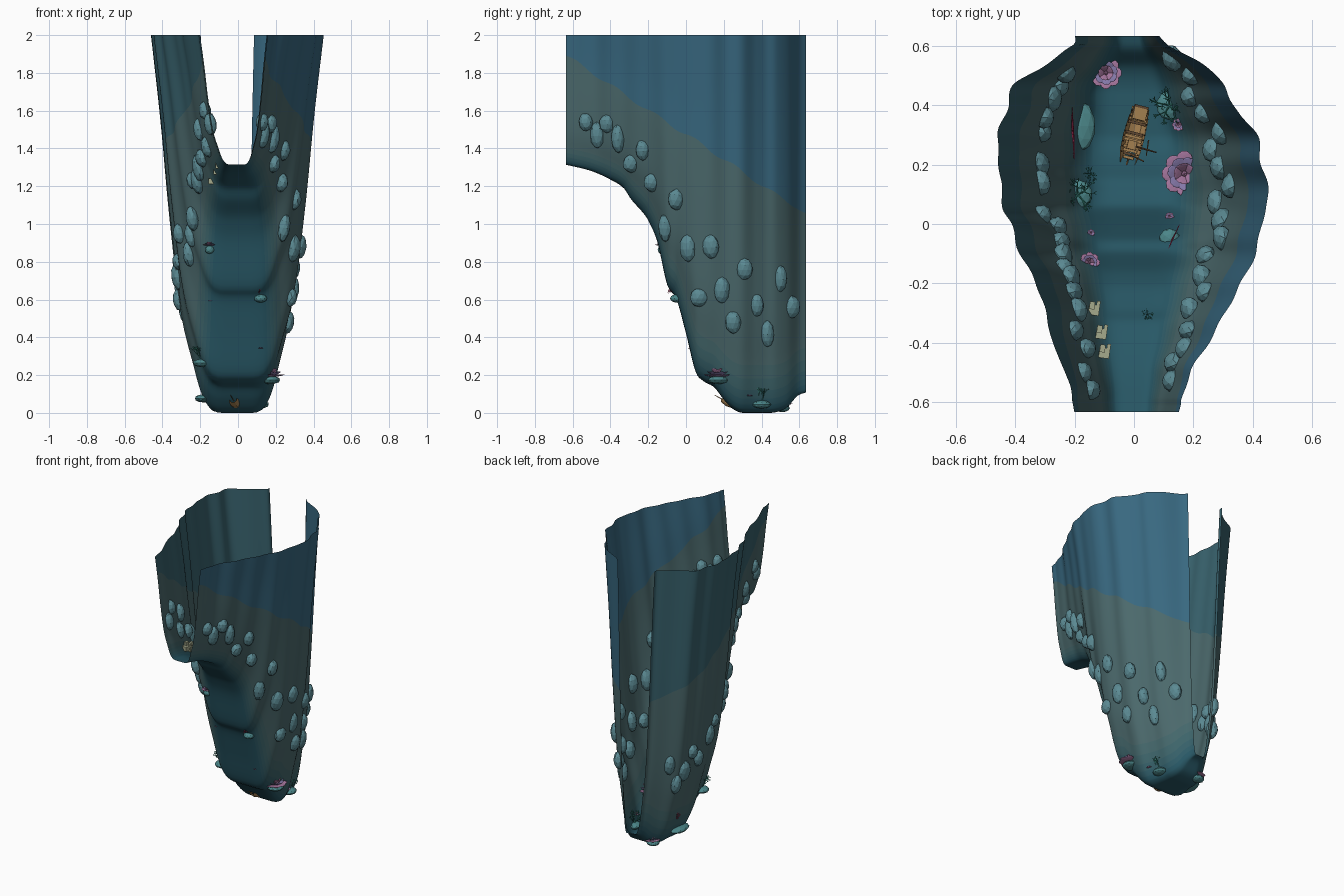
import bpy, bmesh, math, random
from mathutils import Matrix, Vector

if "Cube" in bpy.data.objects:
    bpy.data.objects.remove(bpy.data.objects["Cube"])
random.seed(4)
T, S = Matrix.Translation, Matrix.Diagonal
def R(deg, axis): return Matrix.Rotation(math.radians(deg), 4, axis)
def scale(x, y, z): return S((x, y, z, 1))

def mat(name, hexcol):
    m = bpy.data.materials.new(name)
    c = [int(hexcol[i:i + 2], 16) / 255 for i in (0, 2, 4)]
    m.diffuse_color = [((v + .055) / 1.055) ** 2.4 for v in c] + [1]
    m.use_nodes = True
    m.node_tree.nodes["Principled BSDF"].inputs["Base Color"].default_value = m.diffuse_color
    return m

# floor-to-wall gradient, then blue upper walls
SHEET = [mat("floor_teal", "285866"), mat("slope_a", "2f5c68"), mat("slope_b", "366069"), mat("slope_c", "3d646a"),
         mat("slope_d", "44676b"), mat("wall_grey_teal", "4b696c"), mat("wall_blue", "386880"), mat("wall_blue_left", "38626d")]
ROCK, MOUND = mat("rock", "5b8a93"), mat("mound", "4b8689")
WOOD, DARKWOOD, STONE = mat("wood", "a58050"), mat("dark_wood", "5e4630"), mat("pale_stone", "a5aa8c")
PINK, LILAC, RED, GREEN = mat("pink", "a878a0"), mat("lilac", "8478a8"), mat("red_fan", "b03058"), mat("green_coral", "389080")

def finish(name, bm, mats, M=Matrix(), smooth=False):
    bm.transform(M)
    me = bpy.data.meshes.new(name)
    for f in bm.faces: f.smooth = smooth
    bm.to_mesh(me); bm.free()
    for m in mats: me.materials.append(m)
    ob = bpy.data.objects.new(name, me)
    bpy.context.collection.objects.link(ob)
    return ob

def paint(bm, start, idx):
    bm.faces.ensure_lookup_table()
    for f in bm.faces[start:]: f.material_index = idx

def box(bm, M, idx=0):
    n = len(bm.faces)
    bmesh.ops.create_cube(bm, size=1, matrix=M); paint(bm, n, idx)

def ball(bm, M, sub=2, idx=0):
    n = len(bm.faces)
    bmesh.ops.create_icosphere(bm, subdivisions=sub, radius=1, matrix=M); paint(bm, n, idx)

def stick(bm, a, b, r, idx=0, sides=5, taper=.6):
    d = Vector(b) - Vector(a)
    n = len(bm.faces)
    M = T((Vector(a) + Vector(b)) / 2) @ d.to_track_quat('Z', 'Y').to_matrix().to_4x4()
    bmesh.ops.create_cone(bm, cap_ends=True, segments=sides, radius1=r, radius2=r * taper, depth=d.length, matrix=M)
    paint(bm, n, idx)

def interp(tab, v, smooth=True):
    n = len(tab)
    i = max([k for k in range(n - 1) if tab[k][0] <= v] or [0])
    (x0, a), (x1, b) = tab[i], tab[i + 1]
    t = min(1, max(0, (v - x0) / (x1 - x0)))
    if not smooth: return a + (b - a) * t
    pa, pb = tab[max(0, i - 1)], tab[min(n - 1, i + 2)]
    m0 = (b - pa[1]) / (x1 - pa[0]) * (x1 - x0)
    m1 = (pb[1] - a) / (pb[0] - x0) * (x1 - x0)
    return (2*t**3 - 3*t*t + 1)*a + (t**3 - 2*t*t + t)*m0 + (3*t*t - 2*t**3)*b + (t**3 - t*t)*m1

# trench profiles: floor height, rim half widths, cross-section (width fraction -> height fraction)
FLOOR_Z = [(-.64, 1.315), (-.5, 1.28), (-.4, 1.235), (-.33, 1.19), (-.29, 1.13), (-.22, 1.05), (-.19, 1.0),
           (-.15, .9), (-.1, .68), (-.05, .6), (0, .42), (.05, .22), (.09, .17), (.15, .135), (.2, .07),
           (.25, .02), (.3, 0), (.45, 0), (.53, .025), (.59, .09), (.64, .11)]
LEFT = [(-.64, .2), (-.5, .23), (-.42, .27), (-.35, .285), (-.2, .33), (-.1, .385), (0, .415), (.05, .44), (.15, .45),
        (.3, .46), (.38, .43), (.47, .405), (.53, .31), (.58, .24), (.61, .2), (.64, .2)]
RIGHT = [(-.64, .15), (-.5, .19), (-.42, .24), (-.35, .28), (-.22, .35), (-.1, .41), (0, .43), (.1, .455),
         (.2, .43), (.3, .415), (.37, .36), (.42, .32), (.48, .3), (.54, .23), (.6, .12), (.64, .08)]
SECTION = [(0, 0), (.2, 0), (.26, .003), (.32, .012), (.38, .032), (.44, .065), (.5, .115), (.66, .27), (.79, .52), (.89, .77), (1, 1)]
INVERSE = [(h, f) for f, h in SECTION[1:]]

def floor_z(y): return max(0, interp(FLOOR_Z, y))
def half(y, side):
    w = interp(RIGHT if side > 0 else LEFT, y)
    return w + (.0035 * math.sin(46 * y + side) if abs(y) < .6 else 0)
def ground(x, y):
    z = floor_z(y)
    return z + (2 - z) * interp(SECTION, abs(x) / half(y, 1 if x > 0 else -1), False)
def wall_x(y, z, side):
    f = floor_z(y)
    return side * half(y, side) * interp(INVERSE, (z - f) / (2 - f), False)

# trench sheet; one row of vertices follows the colour boundary on the walls
bm = bmesh.new()
NY = 128
LOW = [.3 * i / 5 for i in range(5)] + [.3 + .2 * i / 15 for i in range(15)]
def rows(y):
    z0 = floor_z(y)
    line = 1.475 - .655 * y + .01 * math.sin(30 * y)
    b = interp(INVERSE, (line - z0) / (2 - z0), False)
    return LOW + [.5 + (b - .5) * i / 26 for i in range(26)] + [b + (1 - b) * i / 14 for i in range(15)]
EDGE = len(LOW) + 26
N = EDGE + 15
grid = []
for j in range(NY + 1):
    y = -.635 + 1.27 * j / NY
    z0, fr = floor_z(y), rows(y)
    grid.append([bm.verts.new((s * fr[k] * half(y, s), y, z0 + (2 - z0) * min(1, max(0, interp(SECTION, fr[k])))))
                 for s, k in [(-1, k) for k in range(N - 1, 0, -1)] + [(1, k) for k in range(N)]])
for j in range(NY):
    for i in range(2 * N - 2):
        f = bm.faces.new((grid[j][i], grid[j][i + 1], grid[j + 1][i + 1], grid[j + 1][i]))
        k = i - (N - 1) if i >= N - 1 else N - 2 - i
        f.material_index = (6 if i >= N - 1 else 7) if k >= EDGE else max(0, min(5, (k - 6) // 3))
finish("trench_walls", bm, SHEET, smooth=True)

# boulders along both walls, given as (y, z)
ROCKS_R = [(-.53, 1.54), (-.47, 1.47), (-.42, 1.53), (-.36, 1.45), (-.29, 1.32), (-.23, 1.39), (-.18, 1.22),
           (-.05, 1.13), (-.11, .98), (.01, .87), (.13, .88), (.07, .61), (.19, .65), (.31, .76), (.5, .71),
           (.25, .48), (.375, .57), (.56, .56), (.43, .42)]
ROCKS_L = [(-.56, 1.53), (-.5, 1.6), (-.42, 1.41), (-.36, 1.5), (-.29, 1.35), (-.23, 1.3), (-.18, 1.23),
           (-.15, 1.23), (-.11, 1.03), (-.06, .94), (-.01, .84), (.03, .95), (.14, .8), (.2, .72), (.31, .6),
           (.36, .66), (.42, .54), (.47, .46), (.51, .6)]
for side, rocks in ((1, ROCKS_R), (-1, ROCKS_L)):
    for y, z in rocks:
        bm = bmesh.new()
        ball(bm, scale(.034, random.uniform(.034, .047), random.uniform(.045, .078)))
        for v in bm.verts: v.co *= random.uniform(.96, 1.04)
        finish("boulder", bm, [ROCK], T((wall_x(y, z, side), y, z)) @ R(random.uniform(-20, 20), 'Z') @ R(side * 8, 'Y'))

# flat mounds that carry the growths: x, y, rx, ry
for x, y, rx, ry in [(-.18, .33, .05, .085), (.12, -.05, .035, .035), (.17, .17, .055, .055),
                     (-.19, .1, .05, .05), (.12, .4, .045, .05), (-.1, .51, .045, .04), (-.15, -.13, .025, .02)]:
    bm = bmesh.new()
    ball(bm, scale(rx, ry, .022))
    finish("mound", bm, [MOUND], T((x, y, ground(x, y) - .004)))

# rosette anemones
def rosette(x, y, r):
    bm = bmesh.new()
    for k, (n, d, tilt) in enumerate([(8, .6, 10), (7, .38, 25), (5, .2, 50)]):
        for i in range(n):
            ball(bm, R(360 * i / n + 17 * k, 'Z') @ T((d * r, 0, .1 * r * k)) @ R(-tilt, 'Y')
                 @ scale(.4 * r, .36 * r, .05 * r), 2, k % 2)
    ball(bm, T((0, 0, .25 * r)) @ scale(.14 * r, .14 * r, .12 * r), 1, 0)
    finish("rosette_anemone", bm, [PINK, LILAC], T((x, y, ground(x, y) + .02)))
for a in [(-.095, .51, .055), (.17, .17, .078), (.15, .335, .022), (-.15, -.13, .036), (.12, .025, .015), (-.145, -.03, .013)]:
    rosette(*a)

# branching corals and flat sea fans
def branch(bm, p, d, length, r, depth, flat):
    q = p + d * length
    stick(bm, p, q, r, 0, 4)
    if depth == 0: return
    for k in range(3):
        if flat: nd = Matrix.Rotation((k - 1) * .55 + random.uniform(-.1, .1), 3, 'X') @ d
        else: nd = d + Vector((random.uniform(-.9, .9), random.uniform(-.9, .9), random.uniform(-.1, .5)))
        branch(bm, q, nd.normalized(), length * .72, r * .7, depth - 1, flat)

def coral(x, y, size):
    bm = bmesh.new()
    for i in range(5):
        a = i * 1.257 + .4
        branch(bm, Vector(), Vector((math.cos(a), math.sin(a), 1.1)).normalized(), size * .36, size * .035, 3, False)
    finish("branch_coral", bm, [GREEN], T((x, y, ground(x, y) + .012)))
for c in [(.12, .4, .095), (-.19, .1, .095), (-.145, .17, .04), (.045, -.305, .03)]: coral(*c)

def fan(x, y, size, turn, lift):
    bm = bmesh.new()
    for t in (-55, 0, 55):
        branch(bm, Vector(), R(t, 'X').to_3x3() @ Vector((0, 0, 1)), size * .34, size * .035, 4, True)
    finish("sea_fan", bm, [RED], T((x, y, ground(x, y) + lift)) @ R(turn, 'Z') @ R(5, 'Y') @ scale(1, 1, .6))
fan(-.208, .315, .105, 3, .03)
fan(.13, -.05, .058, -25, .018)

# stepped stone ruins
for x, y in [(-.135, -.29), (-.11, -.37), (-.1, -.435)]:
    bm = bmesh.new()
    box(bm, scale(.036, .036, .03))
    box(bm, T((-.008, .014, .02)) @ scale(.018, .026, .035))
    box(bm, T((.012, .022, .008)) @ scale(.012, .02, .02))
    finish("stone_ruin", bm, [STONE], T((x, y, ground(x, y) + .03)) @ R(-8, 'Z'))

# shipwreck: lofted hull, deck planks, cabin, broken masts
bm = bmesh.new()
rings = []
for y, w, keel, top in [(-.105, .024, -.008, .028), (-.06, .034, -.022, .02), (0, .037, -.025, .014),
                        (.05, .035, -.023, .017), (.085, .028, -.014, .023), (.11, .02, .005, .028)]:
    rings.append([bm.verts.new((w * a, y, keel + (top - keel) * h)) for a, h in
                  [(-1, 1), (-.9, .5), (-.55, .12), (0, 0), (.55, .12), (.9, .5), (1, 1)]])
for a, b in zip(rings, rings[1:]):
    for i in range(6): bm.faces.new((a[i], a[i + 1], b[i + 1], b[i]))
bm.faces.new(rings[0])
for i in range(15):
    y = -.095 + i * .012
    if i not in (5, 6, 10):
        w = .06 if i < 11 else .06 - .006 * (i - 10)
        box(bm, T((0, y, .008)) @ scale(w, .0095, .003), i % 3 == 1)
for i in range(9):
    for s in (-1, 1): box(bm, T((s * (.034 - .0004 * abs(i - 4) ** 2), -.085 + i * .018, .02)) @ scale(.004, .004, .02), 1)
box(bm, T((0, -.08, .022)) @ scale(.046, .045, .026))
box(bm, T((0, -.102, .037)) @ scale(.048, .008, .006), 1)
box(bm, T((0, .03, .018)) @ scale(.03, .03, .014))
stick(bm, (0, .03, 0), (-.085, .035, .04), .004, 1)
stick(bm, (0, .06, 0), (-.05, .075, .045), .0035, 1)
stick(bm, (-.05, .0, .03), (-.055, .055, .035), .0025, 1)
stick(bm, (0, .08, .01), (.005, .15, .04), .003, 1)
finish("shipwreck", bm, [WOOD, DARKWOOD], T((-.002, .295, .045)) @ R(-14, 'Z') @ R(-3, 'X') @ R(5, 'Y') @ R(180, 'Z'))
